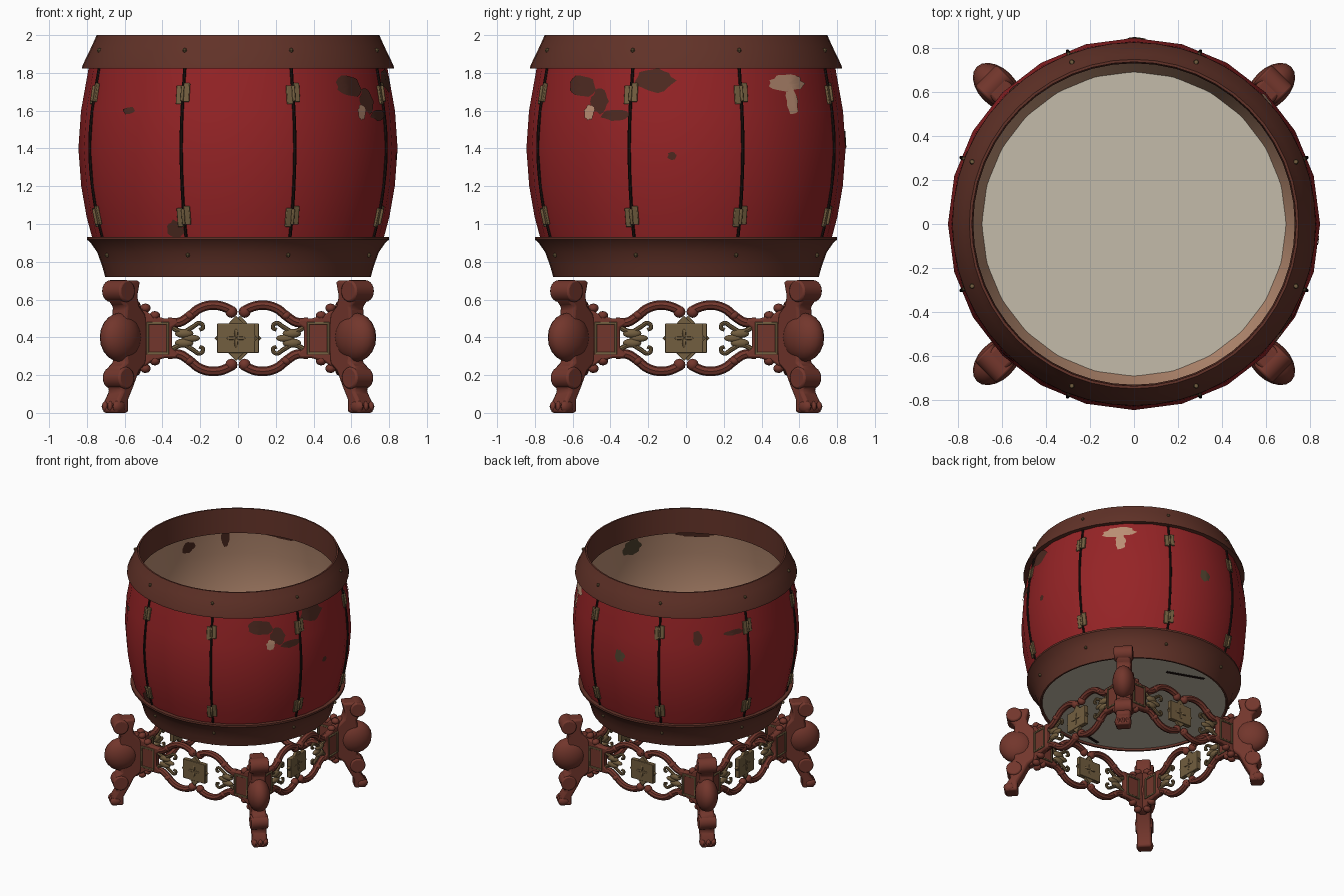
import bpy, bmesh, math, random
from math import sin, cos, radians, pi
from mathutils import Matrix, Vector

random.seed(4)
cube = bpy.data.objects.get("Cube")
if cube:
    bpy.data.objects.remove(cube, do_unlink=True)


def colour(name, *rgb):
    m = bpy.data.materials.new(name)
    m.use_nodes = True
    m.diffuse_color = (*rgb, 1)
    m.node_tree.nodes["Principled BSDF"].inputs["Base Color"].default_value = (*rgb, 1)
    return m


RED = colour("red_paint", .30, .017, .019)
RIM = colour("rim_brown", .12, .032, .021)
WOOD = colour("carved_wood", .17, .037, .025)
BRONZE = colour("bronze", .17, .112, .05)
SKIN = colour("cream_skin", .55, .50, .40)
BARE = colour("bare_wood", .50, .275, .175)
SCUFF = colour("scuffed_brown", .075, .023, .015)
DARK = colour("dark_gap", .012, .006, .005)
OLIVE = colour("olive_stain", .08, .055, .028)


def finish(ob, mat, angle=40, bevel=0):
    ob.data.materials.append(mat)
    if bevel:
        b = ob.modifiers.new("soft_edges", "BEVEL")
        b.width, b.segments = bevel, 2
    bpy.ops.object.select_all(action="DESELECT")
    ob.select_set(True)
    bpy.context.view_layer.objects.active = ob
    if ob.type == "CURVE":
        bpy.ops.object.convert(target="MESH")
    bpy.ops.object.shade_smooth_by_angle(angle=radians(angle))
    return ob


def add(name, bm, mat, matrix=Matrix(), **kw):
    me = bpy.data.meshes.new(name)
    bm.to_mesh(me)
    bm.free()
    ob = bpy.data.objects.new(name, me)
    ob.matrix_world = matrix
    bpy.context.collection.objects.link(ob)
    return finish(ob, mat, **kw)


def turn(deg):
    return Matrix.Rotation(radians(deg), 4, "Z")


def lathe(name, profile, segs, mat, closed=False):
    bm = bmesh.new()
    rings = [[bm.verts.new((r * cos(2 * pi * j / segs), r * sin(2 * pi * j / segs), z))
              for j in range(segs)] for r, z in profile]
    pairs = list(zip(rings, rings[1:])) + ([(rings[-1], rings[0])] if closed else [])
    for a, b in pairs:
        for j in range(segs):
            k = (j + 1) % segs
            bm.faces.new((a[j], a[k], b[k], b[j]))
    return add(name, bm, mat)


def box(name, size, centre, mat, matrix=Matrix(), bevel=.004):
    bm = bmesh.new()
    bmesh.ops.create_cube(bm, size=1, matrix=Matrix.Translation(centre) @ Matrix.Diagonal((*size, 1)))
    return add(name, bm, mat, matrix, bevel=bevel)


def ball(name, semi, centre, mat, matrix=Matrix(), segs=16):
    bm = bmesh.new()
    bmesh.ops.create_uvsphere(bm, u_segments=segs, v_segments=segs // 2, radius=1,
                              matrix=Matrix.Translation(centre) @ Matrix.Diagonal((*semi, 1)))
    return add(name, bm, mat, matrix)


def slab(name, outline, y, depth, mat, matrix, bevel=.01):
    """Extrude an (x, z) outline along y, centred on y."""
    bm = bmesh.new()
    f = bm.faces.new([bm.verts.new((x, y - depth / 2, z)) for x, z in outline])
    out = bmesh.ops.extrude_face_region(bm, geom=[f])
    bmesh.ops.translate(bm, vec=(0, depth, 0), verts=[v for v in out["geom"] if isinstance(v, bmesh.types.BMVert)])
    bmesh.ops.recalc_face_normals(bm, faces=bm.faces)
    return add(name, bm, mat, matrix, bevel=bevel)


def tube(name, pts, radius, mat, matrix=Matrix(), tip=1):
    cu = bpy.data.curves.new(name, "CURVE")
    cu.dimensions, cu.bevel_depth, cu.bevel_resolution = "3D", radius, 2
    cu.use_fill_caps, cu.resolution_u = True, 4
    sp = cu.splines.new("BEZIER")
    sp.bezier_points.add(len(pts) - 1)
    for i, (b, p) in enumerate(zip(sp.bezier_points, pts)):
        b.co, b.handle_left_type, b.handle_right_type = p, "AUTO", "AUTO"
        b.radius = 1 + (tip - 1) * i / (len(pts) - 1)
    ob = bpy.data.objects.new(name, cu)
    ob.matrix_world = matrix
    bpy.context.collection.objects.link(ob)
    return finish(ob, mat)


# Barrel shell, lining, hoops and drum floor
SIDES = 24
BARREL = [(.77, .92), (.802, 1.04), (.83, 1.2), (.845, 1.4), (.831, 1.6), (.79, 1.83)]
lathe("barrel_shell", BARREL, SIDES, RED)
lathe("barrel_lining", [(r - .02, z) for r, z in BARREL[::-1]] + [(.69, .75)], SIDES, BARE)
lathe("upper_hoop", [(.78, 1.825), (.826, 1.822), (.824, 1.838), (.775, 1.94), (.748, 2),
                     (.736, 2), (.73, 1.8)], 48, RIM, True)
lathe("lower_hoop", [(.685, .735), (.69, .72), (.703, .72), (.72, .78), (.745, .85), (.78, .9),
                     (.80, .918), (.80, .932), (.76, .932), (.69, .75)], 48, RIM, True)
bm = bmesh.new()
bmesh.ops.create_cone(bm, cap_ends=True, segments=48, radius1=.69, radius2=.69, depth=.02,
                      matrix=Matrix.Translation((0, 0, .745)))
add("drum_floor", bm, SKIN)
for i, (y, turned) in enumerate([(.56, -20), (-.6, 12)]):
    box(f"floor_gash_{i}", (.3, .025, .004), (0, 0, 0), DARK,
        Matrix.Translation((-.03, y, .734)) @ turn(turned), bevel=0)


def radius_at(z):
    for (r0, z0), (r1, z1) in zip(BARREL, BARREL[1:]):
        if z <= z1:
            return r0 + (r1 - r0) * (z - z0) / (z1 - z0)
    return BARREL[-1][0]


def on_barrel(angle, z, lift):
    step = 2 * pi / SIDES
    r = radius_at(z) * cos(step / 2) / cos(angle % step - step / 2) + lift
    return r * cos(angle), r * sin(angle), z


def patch(name, deg, z, w, h, mat, lift=.005):
    """Worn paint: a ragged thin blot that follows the barrel."""
    bm, n = bmesh.new(), 18
    rough = [random.uniform(.82, 1.12) for _ in range(n)]
    rings = []
    for t in (.05, .35, .7, 1):
        rings.append([bm.verts.new(on_barrel(
            radians(deg) + t * rough[j] * cos(2 * pi * j / n) * w / 1.66,
            min(1.826, z + t * rough[j] * sin(2 * pi * j / n) * h / 2), lift)) for j in range(n)])
    bm.faces.new(rings[0])
    for a, b in zip(rings, rings[1:]):
        for j in range(n):
            k = (j + 1) % n
            bm.faces.new((a[j], b[j], b[k], a[k]))
    add(name, bm, mat)


for i, spot in enumerate([
        (-43, 1.73, .2, .12, SCUFF), (-34, 1.65, .12, .13, SCUFF), (-27, 1.575, .17, .06, SCUFF),
        (-12, 1.76, .22, .13, SCUFF), (-5, 1.36, .05, .04, SCUFF), (-134, 1.6, .09, .04, SCUFF),
        (-115, .97, .1, .1, SCUFF), (131, 1.66, .07, .12, SCUFF), (151, 1.67, .17, .04, SCUFF),
        (89, 1.45, .09, .1, OLIVE), (42, 1.745, .26, .09, BARE), (43, 1.65, .08, .15, BARE)]):
    patch(f"worn_patch_{i}", *spot)
patch("bare_chip", -38, 1.59, .07, .08, BARE, .008)
for i, spot in enumerate([(153, 1.7, .12, .1, SCUFF), (132, 1.74, .07, .16, SCUFF),
                          (-24, 1.71, .17, .15, OLIVE), (-60, 1.78, .3, .06, SCUFF), (100, 1.79, .3, .05, SCUFF)]):
    patch(f"lining_patch_{i}", *spot, lift=-.027)

# Stave seams with hinges and hoop studs
for q in range(4):
    for s in (-21, 21):
        deg = q * 90 + s
        tag, a = f"{q}_{'b' if s > 0 else 'a'}", radians(deg)
        tube(f"seam_{tag}", [on_barrel(a, z, .002) for r, z in BARREL], .009, DARK)
        for z, tilt in ((1.69, -9), (1.04, 12)):
            m = Matrix.Translation(on_barrel(a, z, .004)) @ turn(deg) @ Matrix.Rotation(radians(tilt), 4, "Y")
            for side in (-1, 1):
                box(f"hinge_leaf_{tag}", (.014, .034, .1), (0, side * .02, side * .006), BRONZE, m)
            box(f"hinge_knuckle_{tag}", (.03, .016, .085), (.004, 0, 0), BRONZE, m, .006)
        for r, z in ((.787, 1.92), (.742, .835)):
            ball(f"hoop_stud_{tag}", (.014, .012, .012), (r, 0, z), BRONZE, turn(deg), 8)

# Four carved legs on the diagonals
LEG = [(.78, .70), (.92, .70), (.945, .65), (.92, .59), (.89, .56), (.91, .4), (.89, .27), (.93, .24),
       (.94, .18), (.92, .115), (.955, .06), (.965, 0), (.87, 0), (.87, .07), (.83, .14), (.79, .22),
       (.74, .26), (.72, .4), (.74, .52), (.79, .57), (.80, .62)]
for q in range(4):
    m = turn(45 + 90 * q)
    slab(f"leg_{q}", LEG, 0, .11, WOOD, m, .015)
    ball(f"leg_knee_{q}", (.13, .085, .13), (.88, 0, .4), WOOD, m, 20)
    for part, r, z, rad, w in (("top", .895, .645, .058, .14), ("low", .895, .185, .058, .13)):
        bm = bmesh.new()
        bmesh.ops.create_cone(bm, cap_ends=True, segments=20, radius1=rad, radius2=rad, depth=w,
                              matrix=Matrix.Translation((r, 0, z)) @ Matrix.Rotation(pi / 2, 4, "X"))
        add(f"leg_{part}_scroll_{q}", bm, WOOD, m, bevel=.01)
    for side in (-1, 0, 1):
        ball(f"toe_{q}", (.045, .024, .034), (.93, side * .04, .034), WOOD, m, 12)

# Four pierced rails between the legs
MID, Y = .395, -.54
ARM = [(.37, .48), (.31, .48), (.26, .51), (.20, .555), (.12, .57), (.05, .55), (.02, .53)]
CURL = [(.37, .465), (.29, .43), (.24, .455), (.20, .475), (.185, .45), (.205, .44)]
EDGE = [(.57, .57), (.5, .55), (.46, .52), (.39, .5), (.33, .5), (.31, .475), (.35, .45)]
for q in range(4):
    for side in (-1, 1):
        m = turn(90 * q) @ Matrix.Diagonal((side, 1, 1, 1))
        outline = EDGE + [(x, 2 * MID - z) for x, z in EDGE[::-1]]
        slab(f"rail_bracket_{q}", outline, Y, .05, WOOD, m)
        for up in (-1, 1):
            def path(pts):
                return [(x, Y, MID + up * (z - MID)) for x, z in pts]
            tube(f"rail_arm_{q}", path(ARM), .025, WOOD, m)
            ball(f"rail_arm_tip_{q}", (.032, .03, .032), path([(.035, .535)])[0], WOOD, m, 12)
            tube(f"rail_curl_{q}", path(CURL), .014, BRONZE, m, .7)
            ball(f"rail_leaf_{q}", (.05, .02, .024), path([(.285, .42)])[0], BRONZE, m, 12)
            for x, z in ((.44, .515), (.49, .555), (.255, .515)):
                ball(f"rail_knob_{q}", (.028, .032, .024), path([(x, z)])[0], WOOD, m, 12)
            box(f"frame_bar_{q}", (.115, .066, .014), path([(.425, .475)])[0], BRONZE, m)
        for x in (.372, .478):
            box(f"frame_post_{q}", (.014, .066, .174), (x, Y, MID), BRONZE, m)
        ball(f"rail_leaf_tip_{q}", (.05, .018, .02), (.25, Y, MID), BRONZE, m, 12)
    # Bronze centre plaque with star points
    m = turn(90 * q)
    box(f"plaque_{q}", (.2, .036, .156), (-.01, Y, MID), BRONZE, m)
    slab(f"plaque_star_{q}", [(-.01 + .115 * cos(k * pi / 2), MID + .12 * sin(k * pi / 2)) for k in range(4)],
         Y, .026, BRONZE, m, .003)
    for face in (-1, 1):
        for k in range(4):
            ball(f"plaque_petal_{q}", (.024, .006, .01), (.026, 0, 0), BRONZE,
                 m @ Matrix.Translation((-.01, Y + face * .018, MID)) @ Matrix.Rotation(k * pi / 2, 4, "Y"), 8)
